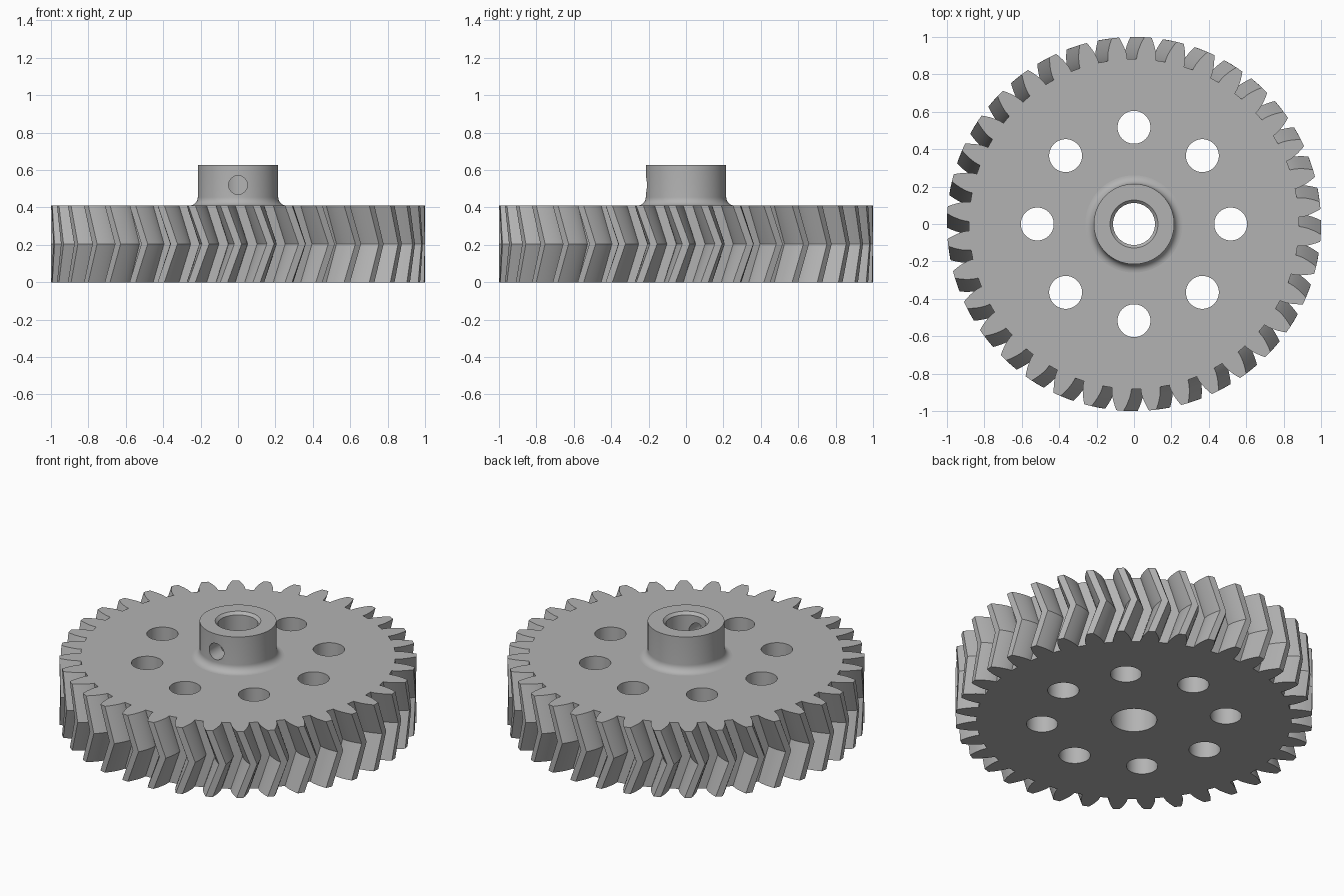
import bpy, bmesh, math
from math import pi, cos, sin, tan, acos

if "Cube" in bpy.data.objects:
    bpy.data.objects.remove(bpy.data.objects["Cube"], do_unlink=True)

TEETH = 36
TIP, PITCH, ROOT = 1.0, 0.947, 0.882
THICK = 0.41          # gear face width
TWIST = 0.075         # chevron shift in radians
PRESSURE = math.radians(20)

grey = bpy.data.materials.new("grey metal")
grey.use_nodes = True
grey.diffuse_color = (0.45, 0.45, 0.45, 1)
grey.node_tree.nodes["Principled BSDF"].inputs["Base Color"].default_value = (0.45, 0.45, 0.45, 1)


def make_object(name, bm):
    bmesh.ops.recalc_face_normals(bm, faces=bm.faces)
    mesh = bpy.data.meshes.new(name)
    bm.to_mesh(mesh)
    bm.free()
    mesh.materials.append(grey)
    obj = bpy.data.objects.new(name, mesh)
    bpy.context.collection.objects.link(obj)
    return obj


def loft(bm, rings, closed=False):
    """Bridge successive rings of vertices with quads."""
    rings = [[bm.verts.new(p) for p in ring] for ring in rings]
    pairs = list(zip(rings, rings[1:]))
    if closed:
        pairs.append((rings[-1], rings[0]))
    for a, b in pairs:
        for i in range(len(a)):
            j = (i + 1) % len(a)
            bm.faces.new((a[i], a[j], b[j], b[i]))
    return rings


def circle(radius, z, steps=96):
    return [(radius * cos(2 * pi * i / steps), radius * sin(2 * pi * i / steps), z)
            for i in range(steps)]


def cut(target, cutter):
    mod = target.modifiers.new("cut", 'BOOLEAN')
    mod.operation = 'DIFFERENCE'
    mod.solver = 'EXACT'
    mod.object = cutter
    bpy.context.view_layer.objects.active = target
    bpy.ops.object.modifier_apply(modifier=mod.name)
    bpy.data.objects.remove(cutter, do_unlink=True)


def cylinder(radius, z0, z1, x=0, y=0):
    bm = bmesh.new()
    rings = loft(bm, [[(px + x, py + y, z) for px, py, z in circle(radius, z, 64)]
                      for z in (z0, z1)])
    for ring in rings:
        bm.faces.new(ring)
    return make_object("cutter", bm)


# Involute tooth outline
def involute(angle):
    return tan(angle) - angle


base = PITCH * cos(PRESSURE)


def half_angle(r):
    return pi / (2 * TEETH) + involute(PRESSURE) - involute(acos(min(1, base / r)))


radii = [ROOT] + [base + (TIP - base) * k / 5 for k in range(6)]
flank = [(r, half_angle(r)) for r in radii]
tooth = [(r, -a) for r, a in flank] + [(r, a) for r, a in reversed(flank)]


def outline(turn, z):
    return [(r * cos(a + turn + 2 * pi * t / TEETH), r * sin(a + turn + 2 * pi * t / TEETH), z)
            for t in range(TEETH) for r, a in tooth]


# Herringbone gear wheel
bm = bmesh.new()
levels = loft(bm, [outline(-TWIST, 0), outline(0, THICK / 2), outline(-TWIST, THICK)])
bm.faces.new(levels[0])
bm.faces.new(levels[-1])
wheel = make_object("gear_wheel", bm)

# Shaft bore and ring of lightening holes
cut(wheel, cylinder(0.128, -0.1, 0.6))
for i in range(8):
    a = i * pi / 4
    cut(wheel, cylinder(0.088, -0.1, 0.6, 0.517 * cos(a), 0.517 * sin(a)))

# Hub with base fillet and chamfered bore
FILLET, HUB = 0.045, 0.215
profile = [(0.112, THICK - 0.02), (HUB + FILLET, THICK - 0.02)]
profile += [(HUB + FILLET * (1 - sin(k * pi / 16)), THICK + FILLET * (1 - cos(k * pi / 16)))
            for k in range(9)]
profile += [(HUB, 0.628), (0.128, 0.628), (0.112, 0.612)]
bm = bmesh.new()
loft(bm, [circle(r, z) for r, z in profile], closed=True)
hub = make_object("hub", bm)

# Set screw hole through the front wall of the hub
screw = cylinder(0.05, 0.05, 0.4)
screw.rotation_euler = (pi / 2, 0, 0)
screw.location = (0, 0, 0.52)
bpy.context.view_layer.update()
cut(hub, screw)

# Smooth round walls, keep edges sharp
bpy.ops.object.select_all(action='DESELECT')
for obj in (wheel, hub):
    obj.select_set(True)
bpy.context.view_layer.objects.active = wheel
bpy.ops.object.shade_smooth_by_angle(angle=math.radians(30))
